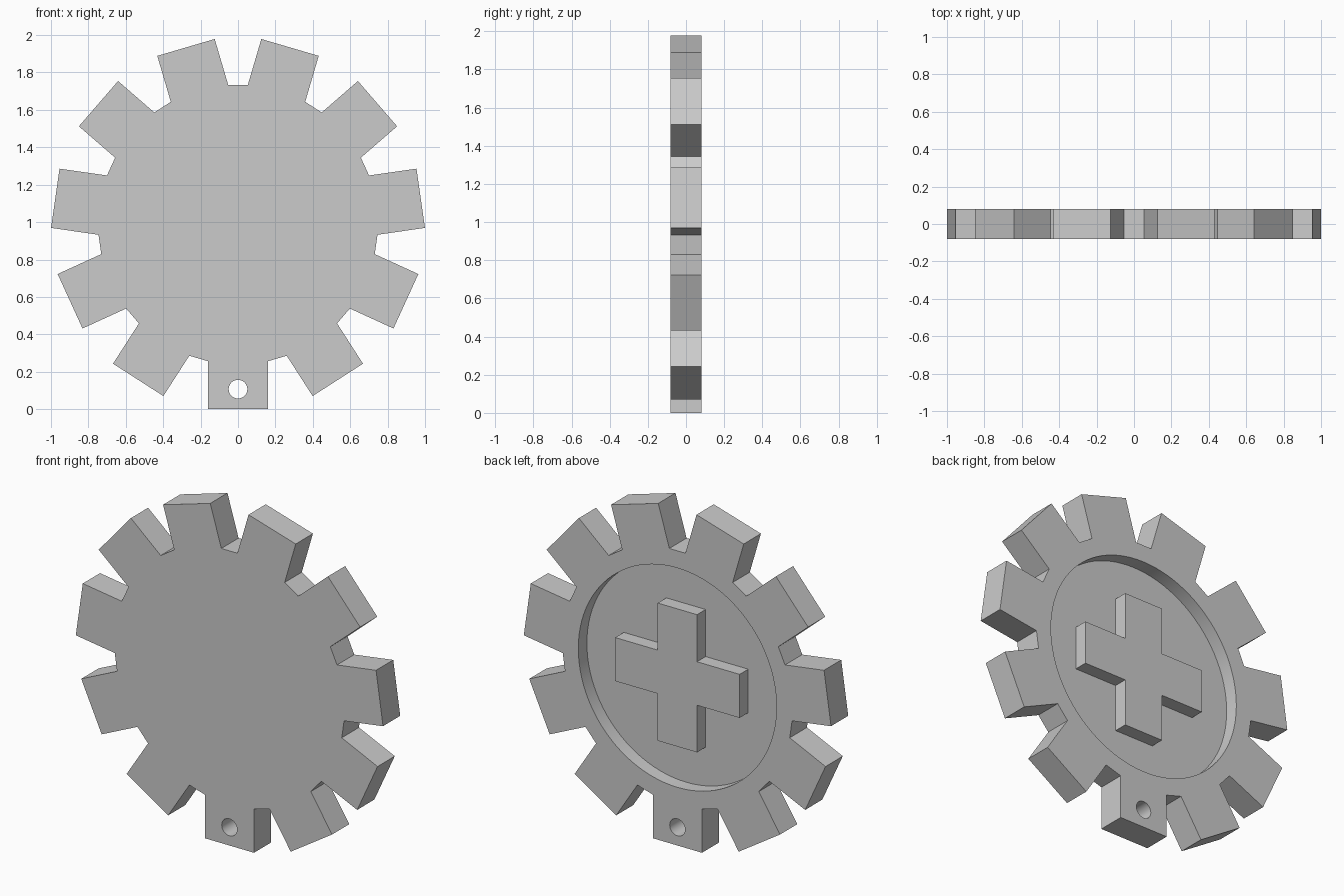
import bpy, bmesh, math
from mathutils import Vector

TEETH = 11
TIP = 0.987          # centre to tooth tip, also height of the centre
ROOT = 0.748         # centre to valley
HALF_TOOTH = 0.16
HALF_DEPTH = 0.08

if "Cube" in bpy.data.objects:
    bpy.data.objects.remove(bpy.data.objects["Cube"])

grey = bpy.data.materials.new("plain_grey")
grey.use_nodes = True
colour = (0.6, 0.6, 0.6, 1)
grey.diffuse_color = colour
grey.node_tree.nodes["Principled BSDF"].inputs["Base Color"].default_value = colour


def prism(name, outline, y0, y1, centre_z):
    """Extrude an (x, z) outline from y0 to y1."""
    bm = bmesh.new()
    face = bm.faces.new([bm.verts.new((x, y0, z + centre_z)) for x, z in outline])
    moved = bmesh.ops.extrude_face_region(bm, geom=[face], use_keep_orig=True)
    verts = [g for g in moved["geom"] if isinstance(g, bmesh.types.BMVert)]
    bmesh.ops.translate(bm, verts=verts, vec=Vector((0, y1 - y0, 0)))
    bmesh.ops.recalc_face_normals(bm, faces=bm.faces)
    mesh = bpy.data.meshes.new(name)
    bm.to_mesh(mesh)
    bm.free()
    mesh.materials.append(grey)
    obj = bpy.data.objects.new(name, mesh)
    bpy.context.collection.objects.link(obj)
    return obj


def circle(radius, sides):
    steps = [math.tau * i / sides for i in range(sides)]
    return [(radius * math.cos(a), radius * math.sin(a)) for a in steps]


def cut(target, cutter):
    mod = target.modifiers.new("cut", "BOOLEAN")
    mod.operation = "DIFFERENCE"
    mod.solver = "EXACT"
    mod.object = cutter
    bpy.context.view_layer.objects.active = target
    bpy.ops.object.modifier_apply(modifier=mod.name)
    bpy.data.objects.remove(cutter)


# Toothed disc: one straight-sided tooth repeated, starting at the bottom
base = math.sqrt(ROOT ** 2 - HALF_TOOTH ** 2)
tooth = [(-HALF_TOOTH, -base), (-HALF_TOOTH, -TIP), (HALF_TOOTH, -TIP), (HALF_TOOTH, -base)]
outline = []
for i in range(TEETH):
    c, s = math.cos(math.tau * i / TEETH), math.sin(math.tau * i / TEETH)
    outline += [(x * c - z * s, x * s + z * c) for x, z in tooth]
disc = prism("toothed_disc", outline, -HALF_DEPTH, HALF_DEPTH, TIP)

# Round recess in the back and hanging hole in the bottom tooth
cut(disc, prism("recess_cutter", circle(0.645, 96), 0, 0.2, TIP))
cut(disc, prism("hole_cutter", circle(0.05, 32), -0.2, 0.2, 0.107))

bpy.ops.object.select_all(action="DESELECT")
disc.select_set(True)
bpy.context.view_layer.objects.active = disc
bpy.ops.object.shade_smooth_by_angle(angle=math.radians(30))

# Raised cross in the recess, level with the rim
arm, half = 0.405, 0.128
quarter = [(half, half), (half, arm), (-half, arm)]
cross = []
for i in range(4):
    cross += quarter
    quarter = [(-z, x) for x, z in quarter]
prism("raised_cross", cross, 0, HALF_DEPTH, TIP)
